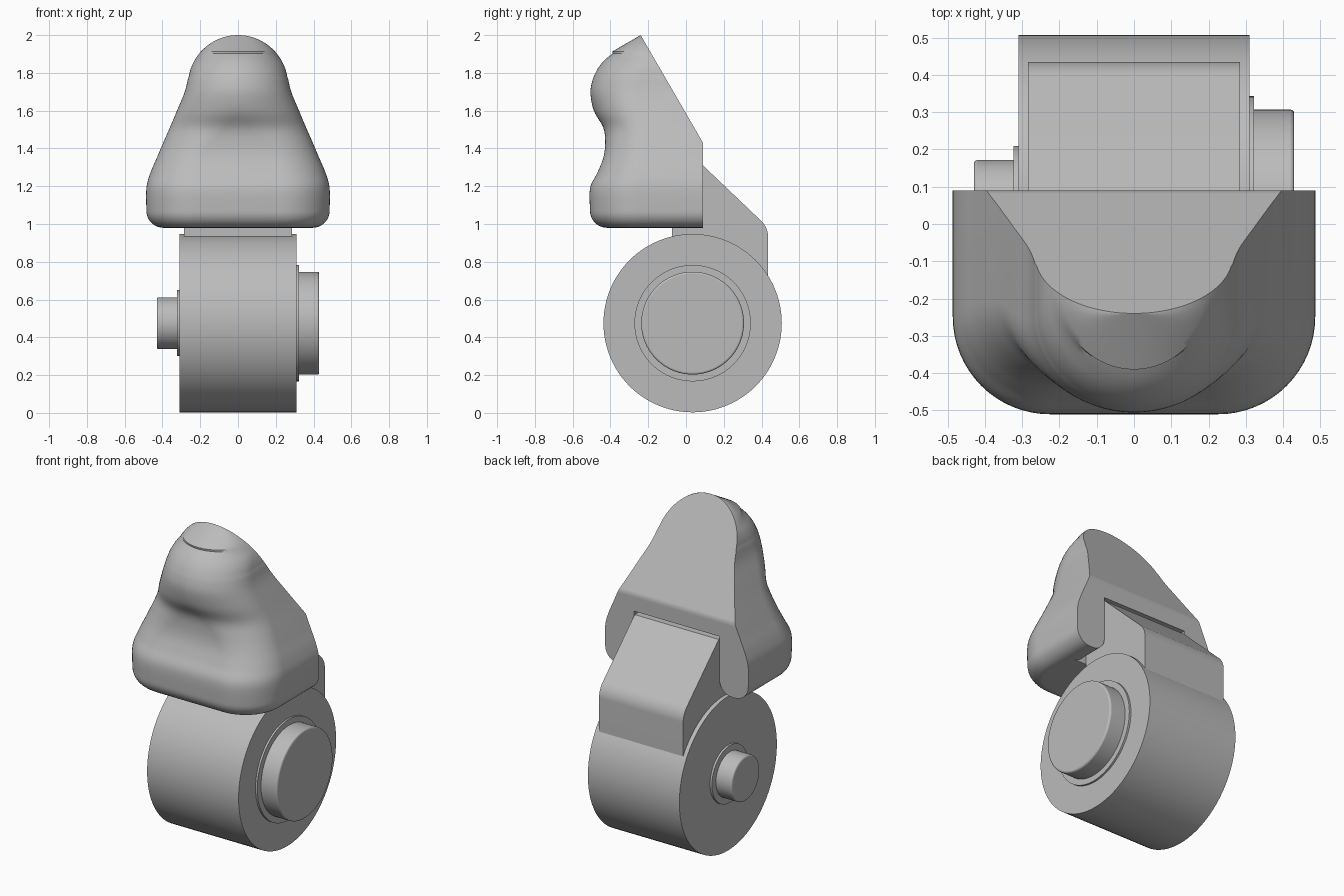
import bpy, bmesh
from math import sin, cos, pi, sqrt, radians

cube = bpy.data.objects.get("Cube")
if cube:
    bpy.data.objects.remove(cube)

grey = bpy.data.materials.new("plain_grey")
grey.use_nodes = True
grey.diffuse_color = (0.5, 0.5, 0.5, 1)
grey.node_tree.nodes["Principled BSDF"].inputs["Base Color"].default_value = grey.diffuse_color


def select(obj):
    bpy.ops.object.select_all(action='DESELECT')
    obj.select_set(True)
    bpy.context.view_layer.objects.active = obj


def finish(obj, angle=35):
    select(obj)
    bpy.ops.object.shade_smooth_by_angle(angle=radians(angle))


def loft(name, rings):
    """Skin closed rings of points and cap both ends."""
    bm = bmesh.new()
    loops = [[bm.verts.new(p) for p in ring] for ring in rings]
    for low, high in zip(loops, loops[1:]):
        for i in range(len(low)):
            j = (i + 1) % len(low)
            bm.faces.new((low[i], low[j], high[j], high[i]))
    bm.faces.new(loops[0][::-1])
    bm.faces.new(loops[-1])
    bmesh.ops.recalc_face_normals(bm, faces=bm.faces)
    mesh = bpy.data.meshes.new(name)
    bm.to_mesh(mesh)
    bm.free()
    obj = bpy.data.objects.new(name, mesh)
    bpy.context.collection.objects.link(obj)
    mesh.materials.append(grey)
    return obj


def disc(name, radius, x0, x1, bevel=0):
    """Cylinder along x on the shared axle."""
    bpy.ops.mesh.primitive_cylinder_add(vertices=96, radius=radius, depth=abs(x1 - x0),
                                        location=((x0 + x1) / 2, AXLE_Y, AXLE_Z),
                                        rotation=(0, pi / 2, 0))
    obj = bpy.context.object
    obj.name = name
    obj.data.materials.append(grey)
    if bevel:
        mod = obj.modifiers.new("rim", 'BEVEL')
        mod.width, mod.segments = bevel, 3
    finish(obj)


def catmull(a, b, c, d, t):
    return tuple(q + t / 2 * (r - p + t * (2 * p - 5 * q + 4 * r - s + t * (3 * (q - r) + s - p)))
                 for p, q, r, s in zip(a, b, c, d))


# Barrel and its stepped end caps
AXLE_Y, AXLE_Z = 0.035, 0.475
disc("barrel", 0.472, -0.31, 0.31)
disc("left_collar", 0.308, 0.3, 0.322)
disc("left_cap", 0.272, 0.3, 0.43, 0.01)
disc("right_collar", 0.175, -0.3, -0.323)
disc("right_cap", 0.137, -0.3, -0.43, 0.01)

# Neck block rising from the barrel into the head
side = [(-0.075, 0.6), (-0.075, 1.31), (0.09, 1.31)]
for i in range(9):
    a = pi / 4 * (1 - i / 8)
    side.append((0.315 + 0.12 * cos(a), 0.93 + 0.12 * sin(a)))
side.append((0.435, 0.6))
finish(loft("neck_block", [[(x, y, z) for y, z in side] for x in (-0.285, 0.285)]))

# Head sections: height, half width, front y, corner width, corner depth
BOTTOM, EDGE = 0.98, 0.09
keys = [(1.07, 0.485, -0.508, 0.26, 0.26),
        (1.19, 0.485, -0.508, 0.26, 0.26),
        (1.27, 0.464, -0.47, 0.25, 0.24),
        (1.35, 0.43, -0.438, 0.24, 0.22),
        (1.43, 0.396, -0.428, 0.26, 0.22),
        (1.51, 0.361, -0.438, 0.3, 0.23),
        (1.6, 0.323, -0.488, 0.323, 0.25),
        (1.7, 0.282, -0.506, 0.282, 0.25),
        (1.78, 0.263, -0.49, 0.263, 0.25)]

sections = []
# Rounded lower edge
for i in range(10):
    a = pi / 2 * i / 10
    inset = EDGE * (1 - sin(a))
    z, w, f, c, d = keys[0]
    sections.append((BOTTOM + EDGE * (1 - cos(a)), w - inset, f + inset, c - inset, d - inset))
# Lip, hollow and nose
for i in range(len(keys) - 1):
    before, after = keys[max(i - 1, 0)], keys[min(i + 2, len(keys) - 1)]
    for s in range(5):
        sections.append(catmull(before, keys[i], keys[i + 1], after, s / 5))
# Domed crown
crown_z, crown_r = 1.735, 0.265
start = math_start = 0.17
for i in range(25):
    a = start + (pi / 2 - 0.04 - start) * i / 24
    z, w = crown_z + crown_r * sin(a), crown_r * cos(a)
    f = -0.255 - sqrt(max(0.0625 - (z - 1.69) ** 2, 0))
    if z > 1.907:
        f = -0.24 - (2 - z) * sqrt(3)
    sections.append((z, w, f, w, 0.25))


def ring(z, w, f, c, d):
    back = min(0.09, 0.09 - (z - 1.43) * 0.579)
    d = min(d, back - f - 0.0005)
    arc = []
    for i in range(17):
        a = pi / 2 * i / 16
        arc.append((w - c + c * cos(a), f + d - d * sin(a)))
    half = [(w, back)] + arc
    # keep the centre pair apart where the corner arcs meet
    half[-1] = (max(half[-1][0], 0.0005), f)
    return [(x, y, z) for x, y in half] + [(-x, y, z) for x, y in reversed(half)]


head = loft("head", [ring(*s) for s in sections])

# Slot in the head, flared at its lower rim
half = [(0.40, 0.9), (0.375, 0.975)]
for i in range(9):
    a = pi / 2 * i / 8
    half.append((0.375 - 0.085 * sin(a), 1.065 - 0.085 * cos(a)))
half.append((0.29, 1.33))
outline = half + [(-x, z) for x, z in reversed(half)]
cutter = loft("slot_cutter", [[(x, y, z) for x, z in outline] for y in (-0.08, 0.3)])
cutter.hide_render = True
select(head)
cut = head.modifiers.new("slot", 'BOOLEAN')
cut.operation, cut.solver, cut.object = 'DIFFERENCE', 'EXACT', cutter
bpy.ops.object.modifier_apply(modifier=cut.name)
bpy.data.objects.remove(cutter)
finish(head, 32)
